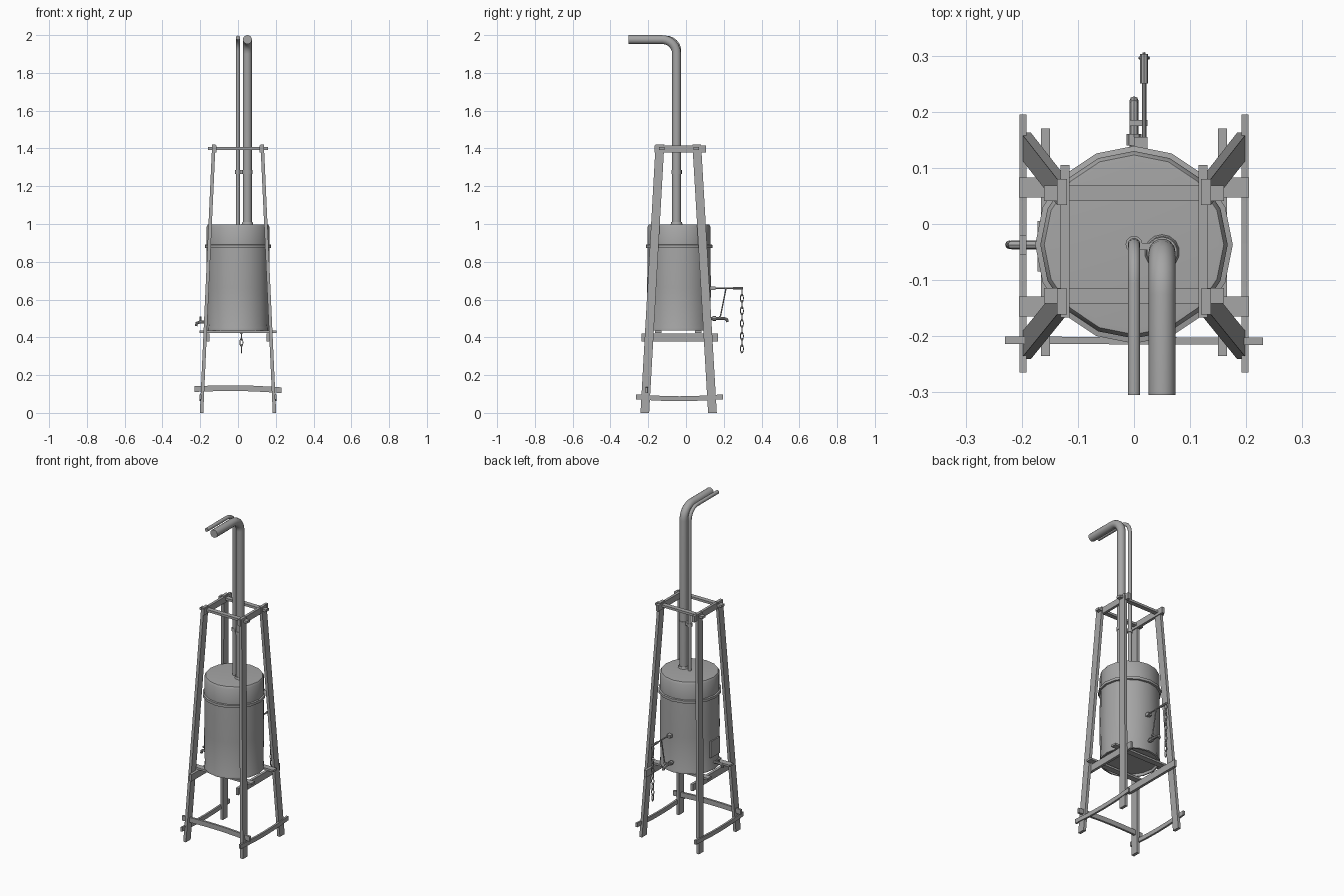
import bpy, bmesh, math
from mathutils import Vector

if "Cube" in bpy.data.objects:
    bpy.data.objects.remove(bpy.data.objects["Cube"])

GREY = bpy.data.materials.new("plain grey")
GREY.use_nodes = True
COL = (0.38, 0.38, 0.38, 1)
GREY.diffuse_color = COL
GREY.node_tree.nodes["Principled BSDF"].inputs["Base Color"].default_value = COL


def finish(name, bm, smooth=False):
    bmesh.ops.recalc_face_normals(bm, faces=bm.faces)
    mesh = bpy.data.meshes.new(name)
    bm.to_mesh(mesh)
    bm.free()
    mesh.materials.append(GREY)
    ob = bpy.data.objects.new(name, mesh)
    bpy.context.collection.objects.link(ob)
    if smooth:
        bpy.ops.object.select_all(action='DESELECT')
        ob.select_set(True)
        bpy.context.view_layer.objects.active = ob
        bpy.ops.object.shade_smooth_by_angle(angle=math.radians(40))
    return ob


def plank(name, a, b, size, axes, sag=0.0, cuts=1):
    """Board swept from a to b; size is measured along two world axes."""
    a, b = Vector(a), Vector(b)
    u, v = [Vector([float(c == ax) for c in "xyz"]) for ax in axes]
    bm = bmesh.new()
    rings = []
    for i in range(cuts + 1):
        t = i / cuts
        p = a.lerp(b, t) + Vector((0, 0, sag * math.sin(math.pi * t)))
        rings.append([bm.verts.new(p + u * size[0] * s / 2 + v * size[1] * r / 2)
                      for s, r in ((-1, -1), (1, -1), (1, 1), (-1, 1))])
    for r0, r1 in zip(rings, rings[1:]):
        for k in range(4):
            bm.faces.new((r0[k], r0[(k + 1) % 4], r1[(k + 1) % 4], r1[k]))
    bm.faces.new(rings[0])
    bm.faces.new(rings[-1])
    return finish(name, bm)


def tube(name, pts, r, sides=12):
    """Round bar along a path lying in one plane."""
    pts = [Vector(p) for p in pts]
    bm = bmesh.new()
    rings = []
    for i, p in enumerate(pts):
        d = (pts[min(i + 1, len(pts) - 1)] - pts[max(i - 1, 0)]).normalized()
        side = Vector((1, 0, 0)) if abs(d.x) < 0.5 else Vector((0, 1, 0))
        up = d.cross(side).normalized()
        side = up.cross(d)
        rings.append([bm.verts.new(p + r * (side * math.cos(a) + up * math.sin(a)))
                      for a in [2 * math.pi * k / sides for k in range(sides)]])
    for r0, r1 in zip(rings, rings[1:]):
        for k in range(sides):
            bm.faces.new((r0[k], r0[(k + 1) % sides], r1[(k + 1) % sides], r1[k]))
    bm.faces.new(rings[0])
    bm.faces.new(rings[-1])
    return finish(name, bm, True)


def lathe(name, profile, centre, sides):
    bm = bmesh.new()
    rings = [[bm.verts.new((centre[0] + r * math.sin(2 * math.pi * k / sides),
                            centre[1] + r * math.cos(2 * math.pi * k / sides), z))
              for k in range(sides)] for r, z in profile]
    for r0, r1 in zip(rings, rings[1:]):
        for k in range(sides):
            bm.faces.new((r0[k], r0[(k + 1) % sides], r1[(k + 1) % sides], r1[k]))
    bm.faces.new(rings[0])
    bm.faces.new(rings[-1])
    return finish(name, bm, True)


# Barrel with raised hoop, rounded lid edge and bottom rim
CY = -0.037
lathe("barrel", [(0.155, 0.45), (0.158, 0.435), (0.168, 0.437), (0.168, 0.45),
                 (0.165, 0.46), (0.169, 0.66), (0.166, 0.872), (0.176, 0.874),
                 (0.176, 0.89), (0.167, 0.892), (0.167, 0.985), (0.16, 0.997),
                 (0.15, 0.998)], (0, CY), 16)
plank("barrel_hatch", (-0.168, -0.085, 0.57), (-0.168, 0.005, 0.57), (0.008, 0.1), "xz")

# Four leaning legs, side rails and cross rails
for side, sx in (("left", 1), ("right", -1)):
    for end, y0, y1 in (("front", -0.218, -0.138), ("back", 0.14, 0.057)):
        plank(f"{end}_{side}_leg", (sx * 0.193, y0, 0), (sx * 0.128, y1, 1.42),
              (0.018, 0.046), "xy")
    plank(f"top_{side}_rail", (sx * 0.123, -0.167, 1.397), (sx * 0.123, 0.105, 1.397),
          (0.016, 0.038), "xz")
    plank(f"middle_{side}_rail", (sx * 0.158, -0.235, 0.4), (sx * 0.158, 0.17, 0.4),
          (0.016, 0.042), "xz")
    plank(f"bottom_{side}_rail", (sx * 0.198, -0.265, 0.085), (sx * 0.198, 0.195, 0.085),
          (0.012, 0.026), "xz", -0.01, 6)
for end, y in (("front", -0.128), ("back", 0.055)):
    plank(f"top_{end}_rail", (-0.16, y, 1.4), (0.16, y, 1.4), (0.028, 0.014), "yz")
for end, y in (("front", -0.147), ("back", 0.065)):
    plank(f"middle_{end}_rail", (-0.205, y, 0.429), (0.205, y, 0.429), (0.036, 0.012), "yz")
plank("bottom_front_rail", (-0.23, -0.207, 0.126), (0.23, -0.209, 0.12),
      (0.013, 0.03), "yz", 0.008, 6)


# Two bent pipes and the clamp joining them
def bent_pipe(name, x, y, top, bend, r):
    arc = [(x, y - bend * (1 - math.cos(a)), top - bend * (1 - math.sin(a)))
           for a in [math.radians(15 * k) for k in range(7)]]
    tube(name, [(x, y, 0.99)] + arc + [(x, -0.305, top)], r, 14)


bent_pipe("large_pipe", 0.05, -0.05, 1.976, 0.075, 0.024)
bent_pipe("small_pipe", 0.0, -0.036, 1.986, 0.07, 0.011)
lathe("large_pipe_clamp", [(0.027, 1.266), (0.027, 1.286)], (0.05, -0.05), 14)
lathe("small_pipe_clamp", [(0.015, 1.266), (0.015, 1.286)], (0, -0.036), 12)
plank("clamp_strap", (-0.01, -0.04, 1.276), (0.07, -0.04, 1.276), (0.012, 0.02), "yz")
lathe("pipe_collar", [(0.032, 0.995), (0.028, 1.01)], (0.05, -0.05), 14)

# Side tap
tube("tap_body", [(-0.16, CY, 0.48), (-0.205, CY, 0.48), (-0.218, CY, 0.475),
                  (-0.222, CY, 0.46)], 0.008, 8)
tube("tap_stem", [(-0.198, CY, 0.48), (-0.198, CY, 0.505)], 0.005, 8)
plank("tap_handle", (-0.198, CY - 0.017, 0.507), (-0.198, CY + 0.017, 0.507),
      (0.012, 0.006), "xz")

# Rear valve, lever, link rod and pull chain
tube("valve_spout", [(0, 0.12, 0.5), (0, 0.2, 0.5), (0, 0.215, 0.496),
                     (0, 0.22, 0.482)], 0.008, 8)
tube("valve_collar", [(0, 0.14, 0.5), (0, 0.16, 0.5)], 0.013, 8)
plank("valve_crank", (-0.008, 0.18, 0.508), (0.024, 0.18, 0.508), (0.01, 0.01), "yz")
plank("lever_bracket", (0.012, 0.12, 0.66), (0.012, 0.155, 0.66), (0.024, 0.018), "xz")
tube("lever_arm", [(0.018, 0.14, 0.66), (0.018, 0.3, 0.66)], 0.004, 8)
tube("lever_grip", [(0.018, 0.25, 0.66), (0.018, 0.27, 0.66), (0.018, 0.303, 0.66)], 0.007, 8)
tube("link_rod", [(0.018, 0.18, 0.5), (0.018, 0.212, 0.66)], 0.0035, 8)
for i in range(10):
    z = 0.641 - i * 0.0335
    ring = bpy.ops.mesh.primitive_torus_add(major_segments=12, minor_segments=6,
                                            major_radius=0.011, minor_radius=0.0028,
                                            location=(0.018, 0.296, z))
    link = bpy.context.object
    link.name = f"chain_link_{i + 1}"
    link.scale = (0.75, 1.8, 1)
    link.rotation_euler = (math.pi / 2, 0, (i % 2) * math.pi / 2)
    link.data.materials.append(GREY)
    bpy.ops.object.shade_smooth_by_angle()
